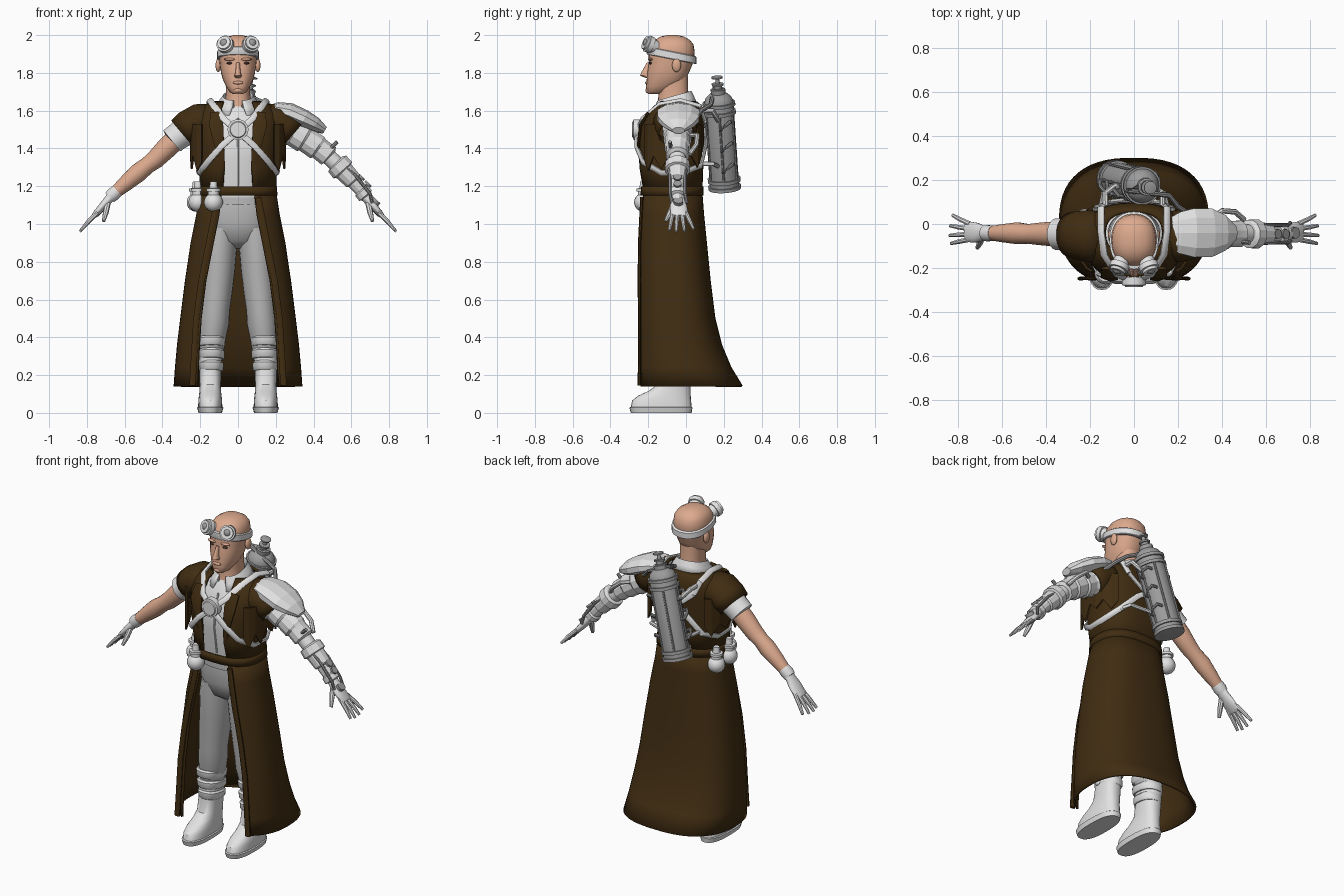
import bpy, bmesh, math
from mathutils import Vector as V
from math import sin, cos, pi


def mat(name, r, g, b):
    m = bpy.data.materials.new(name)
    m.diffuse_color = (r, g, b, 1)
    return m


SKIN = mat("skin", 0.72, 0.40, 0.27)
BROWN = mat("dark_brown_cloth", 0.052, 0.026, 0.006)
WHITE = mat("light_grey", 0.76, 0.76, 0.76)
PANTS = mat("mid_grey_cloth", 0.50, 0.50, 0.50)
METAL = mat("dull_metal", 0.33, 0.33, 0.33)
DARK = mat("dark_eye", 0.05, 0.03, 0.02)


def make(name, verts, faces, m, thick=0, angle=40):
    me = bpy.data.meshes.new(name)
    me.from_pydata([tuple(v) for v in verts], [], faces)
    bm = bmesh.new()
    bm.from_mesh(me)
    bmesh.ops.recalc_face_normals(bm, faces=bm.faces)
    bm.to_mesh(me)
    bm.free()
    me.materials.append(m)
    if angle:
        me.shade_smooth()
        me.set_sharp_from_angle(angle=math.radians(angle))
    ob = bpy.data.objects.new(name, me)
    bpy.context.collection.objects.link(ob)
    if thick:
        mod = ob.modifiers.new("thickness", 'SOLIDIFY')
        mod.thickness = thick
        mod.offset = 0
    return ob


def skin_rings(name, rings, m, closed=True, caps=True, **kw):
    n = len(rings[0])
    verts = [p for r in rings for p in r]
    faces = []
    for i in range(len(rings) - 1):
        for j in range(n if closed else n - 1):
            k = (j + 1) % n
            faces.append((i * n + j, i * n + k, (i + 1) * n + k, (i + 1) * n + j))
    if closed and caps:
        faces += [tuple(range(n)), tuple(range(len(verts) - n, len(verts)))]
    return make(name, verts, faces, m, **kw)


def spow(v, p):
    return math.copysign(abs(v) ** p, v)


# Horizontal sections: (z, front y, back y, half width[, half of the front gap])
def loft(name, sections, m, xc=0, e=2.3, n=28, tilt=0, caps=True, **kw):
    rings = []
    for z, yf, yb, w, *gap in sections:
        yc, ry = (yf + yb) / 2, (yb - yf) / 2
        t0 = math.asin((gap[0] / w) ** (e / 2)) if gap else 0
        ring = []
        for j in range(n):
            t = t0 + (2 * pi - 2 * t0) * j / (n - 1 if gap else n)
            y = yc - ry * spow(cos(t), 2 / e)
            ring.append((xc + w * spow(sin(t), 2 / e), y, z + tilt * (y - yc)))
        rings.append(ring)
    return skin_rings(name, rings, m, closed=len(sections[0]) == 4, caps=caps, **kw)


# Tube along points (x, y, z, width radius, thickness radius)
def sweep(name, pts, m, ref=(0, 0, 1), n=12, **kw):
    c = [V(p[:3]) for p in pts]
    rings = []
    for i, p in enumerate(pts):
        t = (c[min(i + 1, len(c) - 1)] - c[max(i - 1, 0)]).normalized()
        r = (c[i] - V((0, -0.07, 1.4))) if ref is None else V(ref)
        nn = (r - t * r.dot(t)).normalized()
        b = t.cross(nn)
        ra, rb = p[3], p[-1]
        rings.append([c[i] + b * ra * cos(2 * pi * (j + .5) / n) + nn * rb * sin(2 * pi * (j + .5) / n) for j in range(n)])
    return skin_rings(name, rings, m, **kw)


def pipe(name, pts, r, m, n=8):
    return sweep(name, [(*p, r, r) for p in pts], m, ref=(0.31, 0.52, 0.79), n=n)


def ball(name, loc, s, m, n=16):
    return loft(name, [(loc[2] - s[2] * cos(a), loc[1] - s[1] * sin(a), loc[1] + s[1] * sin(a), s[0] * sin(a))
                       for a in [0.06 + (pi - 0.12) * i / 9 for i in range(10)]], m, xc=loc[0], e=2, n=n)


# Head and face
loft("head", [(1.688, -.20, -.13, .026), (1.70, -.208, -.10, .045), (1.73, -.212, -.04, .064), (1.765, -.208, 0, .08),
              (1.80, -.206, .015, .09), (1.835, -.2, .03, .095), (1.86, -.197, .04, .098), (1.91, -.198, .046, .103),
              (1.95, -.185, .04, .098), (1.975, -.163, .02, .082), (1.992, -.135, -.01, .055), (2.0, -.10, -.045, .02)], SKIN)
loft("neck", [(1.56, -.17, .02, .08), (1.62, -.15, .02, .07), (1.70, -.145, .012, .064), (1.78, -.15, .01, .066)], SKIN)
loft("nose", [(1.774, -.215, -.18, .016), (1.785, -.243, -.18, .02), (1.80, -.238, -.18, .014), (1.855, -.207, -.18, .009)], SKIN, n=12)
ball("lips", (0, -.207, 1.748), (.028, .01, .009), SKIN)
ball("chin", (0, -.195, 1.707), (.026, .02, .016), SKIN)
for s in (-1, 1):
    ball("ear", (s * .105, -.05, 1.84), (.014, .024, .036), SKIN)
    ball("brow", (s * .042, -.188, 1.872), (.032, .014, .008), SKIN)
    ball("eye", (s * .042, -.187, 1.852), (.018, .009, .007), DARK)
    # Goggles
    d = V((s * .33, -.87, .38)).normalized()
    o = V((s * .058, -.17, 1.94))
    at = lambda k, r: (*(o + d * k), r, r)
    sweep("goggle_cup", [at(-.02, .034), at(.015, .038), at(.016, .045), at(.042, .045), at(.043, .036), at(.056, .036),
                         at(.0561, .028), at(.048, .027)], WHITE, n=20)
    ball("goggle_lens", o + d * .044, (.024, .02, .024), METAL)
loft("goggle_band", [(1.872, -.205, .052, .107), (1.876, -.208, .056, .111), (1.91, -.206, .056, .111), (1.914, -.2, .05, .106)],
     WHITE, tilt=-.2)

# Shirt and collar
loft("shirt", [(1.12, -.20, .06, .17), (1.2, -.205, .06, .175), (1.35, -.23, .065, .185), (1.48, -.225, .07, .20),
               (1.56, -.19, .065, .18), (1.61, -.16, .045, .13), (1.635, -.14, .03, .085)], WHITE)
loft("collar", [(1.605, -.185, .055, .118, .045), (1.645, -.165, .04, .098, .03), (1.675, -.155, .03, .08, .022),
                (1.63, -.155, .02, .075, .02)], WHITE, tilt=.28, thick=.008)
pipe("shirt_placket", [(0, -.192, 1.56), (0, -.228, 1.46), (0, -.232, 1.36), (0, -.207, 1.2)], .006, WHITE)

# Long sleeveless coat
loft("coat_skirt", [(1.18, -.225, .08, .195, .085), (1.05, -.245, .09, .215, .10), (.9, -.257, .105, .245, .13),
                    (.7, -.264, .125, .275, .17), (.5, -.27, .15, .30, .195), (.36, -.272, .185, .317, .204),
                    (.24, -.275, .235, .328, .21), (.14, -.278, .296, .335, .215)], BROWN, e=2.5, n=44, thick=.012)
loft("coat_vest", [(1.17, -.225, .08, .195, .08), (1.3, -.245, .085, .20, .072), (1.42, -.25, .088, .212, .075),
                   (1.52, -.237, .09, .218, .08), (1.58, -.205, .088, .215, .085), (1.62, -.175, .075, .18, .085),
                   (1.645, -.14, .055, .13, .075)], BROWN, e=2.5, n=40, thick=.014)
loft("coat_belt", [(1.15, -.235, .088, .203), (1.198, -.232, .086, .2)], BROWN, e=2.5, caps=False, thick=.012)
for s in (-1, 1):
    edge = [(1.14, .092, -.238), (.9, .138, -.25), (.7, .178, -.252), (.5, .205, -.25), (.3, .217, -.25), (.145, .226, -.252)]
    sweep("coat_front_hem", [(s * (x + .015), y + .004, z, .018, .009) for z, x, y in edge], BROWN, ref=(0, -1, 0), n=8)
    sweep("coat_lapel", [(s * .075, -.236, 1.28, .008, .006), (s * .10, -.252, 1.42, .028, .008), (s * .115, -.242, 1.52, .04, .008),
                         (s * .12, -.2, 1.59, .03, .008)], BROWN, ref=(0, -1, 0), n=8)
    # Cap sleeve and torn hanging edge
    sweep("cap_sleeve", [(s * .13, -.055, 1.555, .10, .08), (s * .20, -.055, 1.54, .115, .095), (s * .26, -.05, 1.51, .105, .09),
                         (s * .295, -.05, 1.48, .095, .085)], BROWN, n=20, caps=False, thick=.01)
    plan = [(.19, -.215), (.215, -.2), (.235, -.17), (.245, -.13), (.25, -.08), (.25, -.03), (.24, .02), (.215, .06), (.18, .08)]
    drop = [1.33, 1.28, 1.36, 1.29, 1.38, 1.33, 1.37, 1.30, 1.36]
    skin_rings("torn_sleeve_edge", [[(s * x, y, 1.53) for x, y in plan], [(s * x, y, z) for (x, y), z in zip(plan, drop)]],
               BROWN, closed=False, thick=.01, angle=0)

    # Chest straps crossing over front and back
    path = [(.12, .10, 1.55), (.15, .075, 1.625), (.15, -.03, 1.655), (.135, -.14, 1.635), (.075, -.235, 1.555), (0, -.262, 1.49),
            (-.09, -.262, 1.41), (-.16, -.23, 1.33), (-.205, -.13, 1.27), (-.21, -.02, 1.27), (-.17, .08, 1.31), (-.06, .105, 1.42),
            (.06, .107, 1.5), (.12, .10, 1.55)]
    sweep("chest_strap", [(s * x, y, z, .018, .009) for x, y, z in path], WHITE, ref=None, n=8)
    pipe("harness_tube", [(s * .13, .085, 1.60), (s * .13, .14, 1.60), (s * .09, .17, 1.55), (.01, .18, 1.52)], .014, WHITE)
    pipe("harness_tube_low", [(s * .15, .08, 1.32), (s * .14, .14, 1.32), (-.04, .18, 1.30)], .012, WHITE)
sweep("chest_disc", [(0, -.24, 1.5, .055), (0, -.278, 1.5, .055), (0, -.28, 1.5, .044), (0, -.286, 1.5, .04)], WHITE, n=20)

# Pants, legs and boots
loft("pelvis", [(.87, -.11, .01, .04), (.91, -.17, .045, .13), (1.0, -.2, .065, .178), (1.1, -.2, .065, .175), (1.18, -.195, .06, .168)], PANTS)
loft("pants_waistband", [(1.10, -.208, .07, .178), (1.14, -.208, .07, .178)], PANTS)
for s in (-1, 1):
    rings = []
    for z, x, y, rx, ry in [(.98, .088, -.065, .085, .115), (.88, .097, -.065, .092, .115), (.75, .104, -.065, .088, .105),
                            (.62, .115, -.065, .083, .095), (.54, .122, -.065, .078, .09), (.47, .127, -.06, .08, .09),
                            (.4, .135, -.052, .073, .085), (.3, .142, -.045, .062, .075)]:
        rings.append([(s * x + rx * cos(2 * pi * j / 24), y + ry * sin(2 * pi * j / 24), z) for j in range(24)])
    skin_rings("trouser_leg", rings, PANTS)
    loft("boot", [(0, -.292, .03, .062), (.028, -.3, .034, .07), (.032, -.292, .03, .064), (.065, -.285, .027, .063),
                  (.09, -.255, .025, .06), (.115, -.2, .025, .057), (.15, -.15, .025, .056), (.24, -.128, .03, .058),
                  (.33, -.13, .035, .066)], WHITE, xc=s * .147, e=2.5, angle=35)
    for i, (z, w) in enumerate([(.22, .064), (.285, .07), (.35, .074)]):
        c = -.05
        loft("shin_cuff", [(z, c - w - .018, c + w + .016, w - .006), (z + .008, c - w - .024, c + w + .02, w),
                           (z + .04, c - w - .026, c + w + .02, w + .002), (z + .05, c - w - .018, c + w + .014, w - .006)],
             WHITE, xc=s * .142, tilt=-.12)
        ball("boot_buckle", (s * (.142 + w), -.07, z + .02), (.012, .02, .016), WHITE, n=8)

    # Gloved hands, mirrored
    sweep("palm", [(s * .655, -.04, 1.165, .034, .03), (s * .685, -.042, 1.13, .035, .024), (s * .715, -.04, 1.095, .046, .021),
                   (s * .755, -.035, 1.05, .048, .017), (s * .765, -.035, 1.04, .04, .012)], WHITE, n=16)
    for y0, y1, k in [(-.07, -.088, .93), (-.046, -.052, 1), (-.022, -.008, .98), (.0, .04, .86)]:
        sweep("finger", [(s * .745, y0, 1.06, .012), (s * (.745 + .05 * k), (y0 + y1) / 2, 1.06 - .05 * k, .0115),
                         (s * (.745 + .092 * k), y1, 1.06 - .1 * k, .008)], WHITE, n=8)
    sweep("thumb", [(s * .69, -.06, 1.11, .016), (s * .7, -.085, 1.06, .015), (s * .712, -.108, 1.015, .009)], WHITE, n=8)

# Bare arm with shirt sleeve
sweep("shirt_sleeve", [(-.2, -.05, 1.53, .08), (-.29, -.048, 1.485, .077), (-.335, -.046, 1.452, .072), (-.35, -.046, 1.44, .073),
                       (-.351, -.046, 1.439, .05)], WHITE, n=20)
sweep("bare_arm", [(-.3, -.046, 1.475, .057), (-.38, -.045, 1.40, .056), (-.44, -.045, 1.34, .05), (-.48, -.045, 1.31, .045),
                   (-.53, -.042, 1.27, .05), (-.6, -.042, 1.21, .041), (-.67, -.042, 1.15, .029)], SKIN, n=18)
sweep("glove_cuff", [(-.64, -.042, 1.176, .036), (-.665, -.042, 1.154, .038), (-.68, -.042, 1.14, .034)], WHITE)

# Armoured mechanical arm
sweep("shoulder_plate", [(.17, -.04, 1.60, .075, .03), (.21, -.04, 1.605, .10, .04), (.27, -.04, 1.59, .117, .052),
                         (.35, -.04, 1.555, .115, .05), (.41, -.04, 1.525, .085, .04), (.46, -.04, 1.495, .035, .02)], WHITE, n=10, angle=0)
sweep("upper_arm_plate", [(.2, -.045, 1.54, .08), (.29, -.045, 1.485, .082), (.3, -.045, 1.48, .075), (.35, -.045, 1.45, .077),
                          (.36, -.045, 1.445, .068), (.42, -.045, 1.405, .07), (.43, -.045, 1.40, .061), (.48, -.045, 1.36, .062),
                          (.485, -.045, 1.355, .045)], WHITE, angle=25)
sweep("elbow", [(.46, -.045, 1.375, .045), (.56, -.045, 1.28, .043)], WHITE)
sweep("forearm_plate", [(.52, -.045, 1.325, .05), (.525, -.045, 1.32, .066), (.555, -.045, 1.285, .068), (.56, -.045, 1.28, .055),
                        (.61, -.045, 1.228, .05), (.615, -.045, 1.222, .04), (.65, -.045, 1.18, .036), (.655, -.045, 1.175, .045),
                        (.675, -.045, 1.15, .045), (.68, -.045, 1.145, .03), (.7, -.045, 1.12, .03)], WHITE, angle=25)
pipe("arm_lever", [(.45, -.06, 1.35), (.49, -.08, 1.40), (.525, -.085, 1.435)], .01, METAL)
pipe("arm_hose", [(.36, .03, 1.47), (.40, .06, 1.47), (.46, .055, 1.42), (.50, .02, 1.37)], .013, WHITE)
for y in (-.085, -.005):
    pipe("forearm_rod", [(.57, y, 1.30), (.62, y, 1.26), (.70, y, 1.16), (.71, y + .01, 1.11)], .009, METAL)
for x, z in [(.645, 1.235), (.68, 1.20)]:
    pipe("forearm_valve_stem", [(x - .03, -.045, z - .03), (x + .008, -.045, z + .012)], .008, METAL)
    pipe("forearm_valve_wheel", [(x + .004, -.045, z + .008), (x + .012, -.045, z + .016)], .022, METAL, n=10)
sweep("hand_disc", [(.715, -.04, 1.105, .026), (.735, -.04, 1.127, .026)], METAL, n=14)

# Hip canisters
for x, y in [(-.13, -.225), (-.212, -.115), (-.222, .02)]:
    ball("canister", (x, y, 1.115), (.05, .05, .05), WHITE)
    sweep("canister_neck", [(x, y, 1.15, .03), (x, y, 1.172, .03), (x, y, 1.173, .038), (x, y, 1.188, .038), (x, y, 1.19, .022),
                            (x, y, 1.225, .018)], WHITE, ref=(1, 0, 0))

# Back tank, leaning sideways
A, B = V((-.088, .205, 1.185)), V((.045, .172, 1.67))
ax = (B - A).normalized()
U = ax.cross(V((0, 1, 0))).normalized()
W = ax.cross(U)


def on_tank(t, a, r):
    return tuple(A.lerp(B, t) + U * r * cos(a) + W * r * sin(a))


def tank_part(name, prof, n=24):
    sweep(name, [(*A.lerp(B, t), r, r) for t, r in prof], METAL, ref=(0, 1, 0), n=n, angle=35)


tank_part("tank_body", [(0, .06), (.01, .078), (.95, .078), (1.0, .068), (1.04, .045), (1.05, .03), (1.1, .03)])
for t in (.02, .1, .84, .93):
    tank_part("tank_band", [(t - .02, .076), (t - .018, .087), (t + .018, .087), (t + .02, .076)])
tank_part("valve_body", [(1.04, .04), (1.09, .04), (1.1, .022), (1.13, .022), (1.132, .032), (1.15, .032), (1.152, .012), (1.21, .01)], 12)
tank_part("valve_wheel", [(1.205, .02), (1.21, .03), (1.225, .03), (1.23, .02)], 12)
for i in range(6):
    a = i * pi / 3
    pipe("tank_rib", [on_tank(.1, a, .08), on_tank(.85, a, .08)], .006, METAL, 6)
for t in (.22, .45, .68):
    for a in (0, pi):
        pipe("tank_hook", [on_tank(t, a, .075), on_tank(t + .01, a, .10), on_tank(t + .06, a + .25, .108), on_tank(t + .09, a + .55, .10),
                           on_tank(t + .07, a + .8, .078)], .009, METAL)
pipe("tank_hose", [on_tank(1.07, 0, .03), on_tank(1.06, .2, .09), (.16, .13, 1.63), (.2, .08, 1.6), (.26, .04, 1.54)], .012, METAL)
